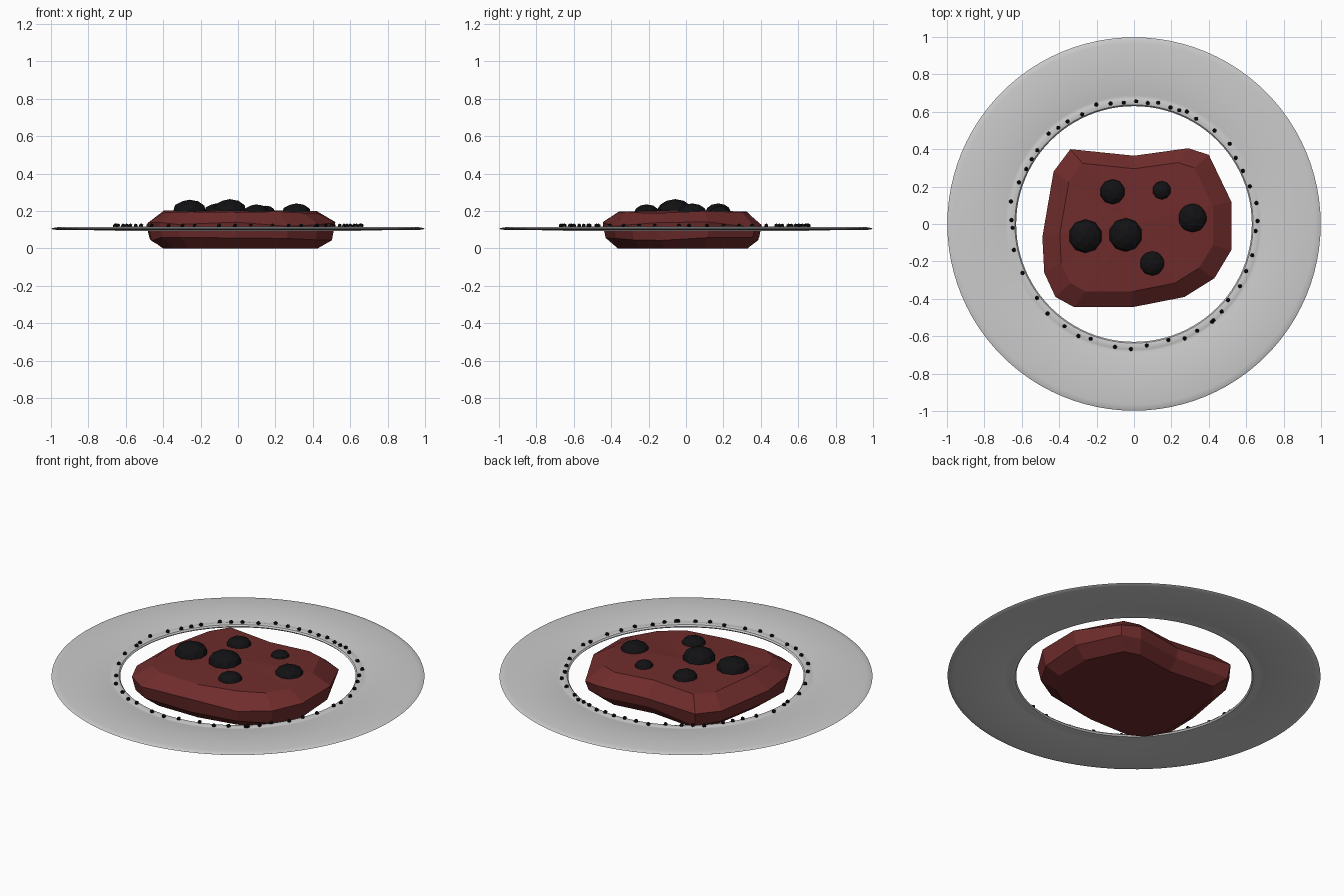
import bpy, bmesh, math, random

if "Cube" in bpy.data.objects:
    bpy.data.objects.remove(bpy.data.objects["Cube"])

random.seed(4)


def material(name, rgb):
    m = bpy.data.materials.new(name)
    m.diffuse_color = (*rgb, 1)
    m.use_nodes = True
    m.node_tree.nodes["Principled BSDF"].inputs["Base Color"].default_value = m.diffuse_color
    return m


def finish(name, bm, mat=None, smooth=False):
    bmesh.ops.recalc_face_normals(bm, faces=bm.faces[:])
    mesh = bpy.data.meshes.new(name)
    bm.to_mesh(mesh)
    bm.free()
    ob = bpy.data.objects.new(name, mesh)
    bpy.context.collection.objects.link(ob)
    if mat:
        mesh.materials.append(mat)
    if smooth:
        bpy.ops.object.select_all(action='DESELECT')
        ob.select_set(True)
        bpy.context.view_layer.objects.active = ob
        bpy.ops.object.shade_smooth_by_angle(angle=math.radians(35))
    return ob


def bridge(bm, rings):
    for a, b in zip(rings, rings[1:]):
        n = len(a)
        for i in range(n):
            bm.faces.new((a[i], a[(i + 1) % n], b[(i + 1) % n], b[i]))


red = material("red_rock", (0.16, 0.025, 0.025))
black = material("black_stone", (0.006, 0.006, 0.007))

# Faceted rock, lofted from its outline
outline = [(-.34, .40), (0, .365), (.29, .405), (.40, .37), (.52, .12), (.52, -.14),
           (.43, -.29), (.27, -.39), (-.01, -.445), (-.32, -.445), (-.42, -.39),
           (-.48, -.26), (-.49, -.07), (-.43, .28)]
bm = bmesh.new()
rings = []
for scale, z, jitter in [(.82, 0, 0), (.965, .05, .012), (1, .125, .018), (.81, .195, .006)]:
    rings.append([bm.verts.new((x * scale, y * scale, z + random.uniform(-jitter, jitter)))
                  for x, y in outline])
bridge(bm, rings)
bm.faces.new(rings[0])
peak = bm.verts.new((0, 0, .205))
top = rings[-1]
for i in range(len(top)):
    bm.faces.new((top[i], top[(i + 1) % len(top)], peak))
finish("rock_body", bm, red)

# Black domes sitting on the rock: x, y, radius, top height
domes = [(-.26, -.065, .09, .26), (-.045, -.058, .09, .263), (-.115, .172, .068, .24),
         (.148, .18, .05, .228), (.312, .033, .08, .24), (.097, -.21, .068, .235)]
for x, y, r, h in domes:
    bm = bmesh.new()
    bmesh.ops.create_icosphere(bm, subdivisions=2, radius=r)
    depth = .65
    bmesh.ops.scale(bm, verts=bm.verts[:], vec=(1, 1, depth))
    bmesh.ops.translate(bm, verts=bm.verts[:], vec=(x, y, h - r * depth))
    finish("black_dome", bm, black)

# Thin flat ring with a raised inner lip
profile = [(.63, .105), (.637, .113), (.655, .117), (.672, .113), (.68, .111), (.69, .114),
           (.965, .113), (.99, .109), (.998, .105), (.99, .101), (.965, .098), (.69, .096),
           (.68, .099), (.655, .093), (.637, .097)]
bm = bmesh.new()
N = 96
rings = []
for i in range(N):
    a = 2 * math.pi * i / N
    rings.append([bm.verts.new((r * math.cos(a), r * math.sin(a), z)) for r, z in profile])
bridge(bm, rings + rings[:1])
finish("orbit_ring", bm, smooth=True)

# Small pebbles along the inner lip, by angle
angles = [89, 83.5, 78.7, 72.6, 68.3, 64.8, 59.4, 49.2, 40, 33, 26, 18, 9.7, 1.4, -3.3,
          -14.8, -22.8, -30.4, -39, -45, -50.5, -51.4, -59.4, -66.1, -73.5, -84, -91.4,
          -98.8, -110.7, -116.4, -124.2, -134, -142.7, -156.3, -167.8, -178.2, 178.2,
          169.6, 160.1, 153, 147.7, 142.7, 133.4, 128.2, 122.9, 115.3, 107.5, 101, 94.8]
bm = bmesh.new()
for i, deg in enumerate(angles):
    a = math.radians(deg)
    r = .658 + random.uniform(-.012, .012)
    made = bmesh.ops.create_icosphere(bm, subdivisions=1, radius=.012)
    bmesh.ops.translate(bm, verts=made["verts"],
                        vec=(r * math.cos(a), r * math.sin(a), .121))
finish("ring_pebbles", bm, black)
